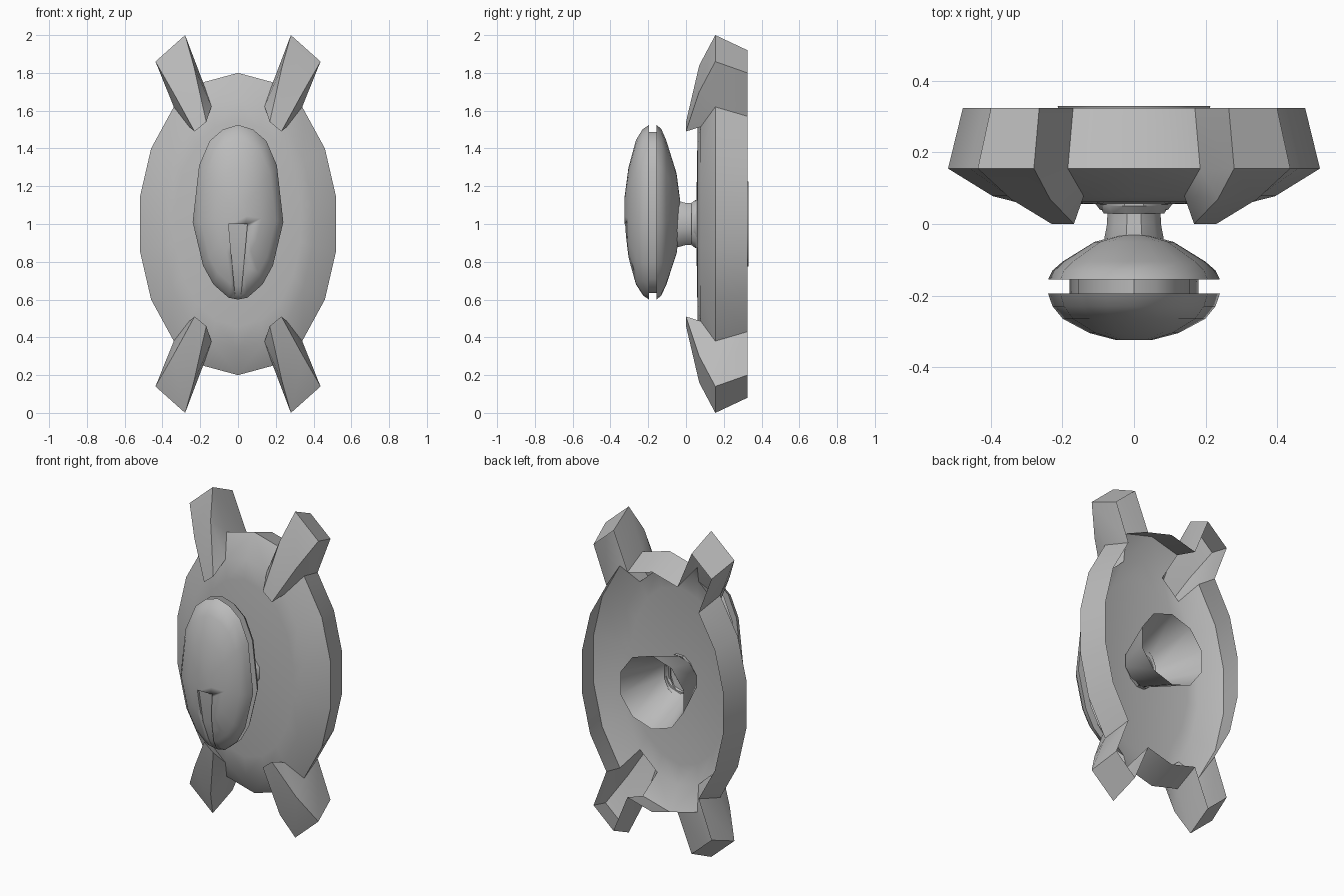
import bpy, bmesh, math
from mathutils import Vector

if "Cube" in bpy.data.objects:
    bpy.data.objects.remove(bpy.data.objects["Cube"], do_unlink=True)

grey = bpy.data.materials.new("plain_grey")
grey.use_nodes = True
GREY = (0.5, 0.5, 0.5, 1)
grey.diffuse_color = GREY
for node in grey.node_tree.nodes:
    if node.type == 'BSDF_PRINCIPLED':
        node.inputs["Base Color"].default_value = GREY


def finish(bm, name, angle=35, face_front=False):
    """Turn a bmesh into a shaded, coloured object centred at z = 1."""
    bmesh.ops.remove_doubles(bm, verts=bm.verts, dist=0.0005)
    bmesh.ops.recalc_face_normals(bm, faces=bm.faces)
    if face_front and sum(f.normal.y * f.calc_area() for f in bm.faces) > 0:
        bmesh.ops.reverse_faces(bm, faces=bm.faces)
    mesh = bpy.data.meshes.new(name)
    bm.to_mesh(mesh)
    bm.free()
    mesh.materials.append(grey)
    ob = bpy.data.objects.new(name, mesh)
    ob.location.z = 1
    bpy.context.collection.objects.link(ob)
    bpy.ops.object.select_all(action='DESELECT')
    ob.select_set(True)
    bpy.context.view_layer.objects.active = ob
    bpy.ops.object.shade_smooth_by_angle(angle=math.radians(angle))
    return ob


def loft(name, loops, cap_start=True, cap_end=True, angle=35):
    """Skin closed loops of points."""
    bm = bmesh.new()
    rings = [[bm.verts.new(p) for p in loop] for loop in loops]
    n = len(rings[0])
    for a, b in zip(rings, rings[1:]):
        for i in range(n):
            j = (i + 1) % n
            bm.faces.new((a[i], a[j], b[j], b[i]))
    if cap_start:
        bm.faces.new(rings[0])
    if cap_end:
        bm.faces.new(rings[-1])
    return finish(bm, name, angle)


def turned(name, profile, sides, sx=1, sz=1, **kw):
    """Turn (y, radius) pairs round the y axis."""
    turns = [2 * math.pi * (i + 0.5) / sides for i in range(sides)]
    return loft(name, [[(r * sx * math.cos(t), y, r * sz * math.sin(t)) for t in turns]
                       for y, r in profile], **kw)


# Base shell: one quarter of an open-backed dish, mirrored twice
RIM_Y, BACK_Y = 0.155, 0.325
outline = [(0, 0.80), (0.185, 0.75), (0.34, 0.62), (0.46, 0.40), (0.52, 0.14), (0.52, 0)]
LUG = 1                                     # outline segment opened by the lug


def ring(y, sx, sz):
    return [Vector((x * sx, y, z * sz)) for x, z in outline]


hole = [Vector((0.1 * math.sin(t), 0.055, 0.1 * math.cos(t)))
        for t in (math.pi / 2 * i / 5 for i in range(6))]
rings = [ring(BACK_Y, 0.92, 0.92), ring(RIM_Y, 1, 1), ring(0.078, 0.76, 0.83),
         ring(0.062, 0.64, 0.68), hole]

bm = bmesh.new()


def face(*points):
    bm.faces.new([bm.verts.new(p) for p in points])


for k, (a, b) in enumerate(zip(rings, rings[1:])):
    for i in range(len(outline) - 1):
        if i == LUG and k < 2:
            continue
        face(a[i], a[i + 1], b[i + 1], b[i])

# Lug: hollow clamp that rises out of the rim and hooks over the dish
lug_a = [Vector(p) for p in ((0.265, BACK_Y, 0.92), (0.28, RIM_Y, 1.0),
                            (0.235, 0.07, 0.84), (0.168, 0, 0.54))]
lug_b = [Vector(p) for p in ((0.40, BACK_Y, 0.80), (0.437, RIM_Y, 0.86),
                            (0.345, 0.07, 0.70), (0.23, 0, 0.49))]
for a, b, a2, b2 in zip(lug_a, lug_b, lug_a[1:], lug_b[1:]):
    face(a, b, b2, a2)
for edge, i in ((lug_a, LUG), (lug_b, LUG + 1)):
    back, rim, floor = (rings[k][i] for k in range(3))
    face(back, edge[0], edge[1], rim)
    face(rim, edge[1], edge[2])
    face(rim, edge[2], floor)
    face(floor, edge[2], edge[3])
face(lug_a[3], lug_b[3], rings[2][LUG + 1], rings[2][LUG])

shell = finish(bm, "base_shell", 32, face_front=True)
mirror = shell.modifiers.new("quarters", 'MIRROR')
mirror.use_axis = (True, False, True)
mirror.merge_threshold = 0.001

# Back funnel and swivel neck
turned("back_funnel", [(0.33, 0.225), (0.07, 0.125), (0.04, 0.1), (0.035, 0.055),
                       (-0.03, 0.05)], 10, cap_start=False)
turned("neck_flange", [(0.075, 0.1), (0.05, 0.1), (0.03, 0.088)], 12, 1, 1.32,
       cap_start=False, cap_end=False)
turned("neck", [(0.05, 0.098), (0.0, 0.1), (-0.04, 0.11), (-0.1, 0.1)], 12, 0.78, 1.15,
       cap_start=False)

# Pod outline, right half from top to bottom
half = [(0, 0.525), (0.08, 0.50), (0.15, 0.44), (0.206, 0.31), (0.24, 0.01),
        (0.185, -0.22), (0.13, -0.32), (0.05, -0.39), (0, -0.40)]
pod = half + [(-x, z) for x, z in half[-2:0:-1]]
POD_Z = 0.05


def pod_loop(y, sx, sz):
    return [(x * sx, y, POD_Z + (z - POD_Z) * sz) for x, z in pod]


# Pod: front cover, rear cover and the recessed core between them
domes = {"pod_front": [(-0.195, 1), (-0.23, 0.95), (-0.265, 0.83), (-0.305, 0.52), (-0.325, 0.2)],
         "pod_rear": [(-0.155, 1), (-0.13, 0.95), (-0.105, 0.83), (-0.05, 0.46), (-0.03, 0.14)]}
parts = {name: loft(name, [pod_loop(y, s, s) for y, s in levels], angle=40)
         for name, levels in domes.items()}
loft("pod_core", [pod_loop(y, 0.75, 0.92) for y in (-0.2, -0.15)])

# Tapered groove down the front cover
spine = [(0.0, 0.05, -0.308), (-0.2, 0.032, -0.292), (-0.33, 0.02, -0.25),
         (-0.42, 0.012, -0.205)]
cutter = loft("groove_cutter", [[(-w, y, z), (w, y, z), (w, -0.4, z), (-w, -0.4, z)]
                                for z, w, y in spine])
cutter.hide_render = True
cutter.hide_viewport = True
cutter.display_type = 'WIRE'
cut = parts["pod_front"].modifiers.new("groove", 'BOOLEAN')
cut.operation = 'DIFFERENCE'
cut.solver = 'EXACT'
cut.object = cutter
